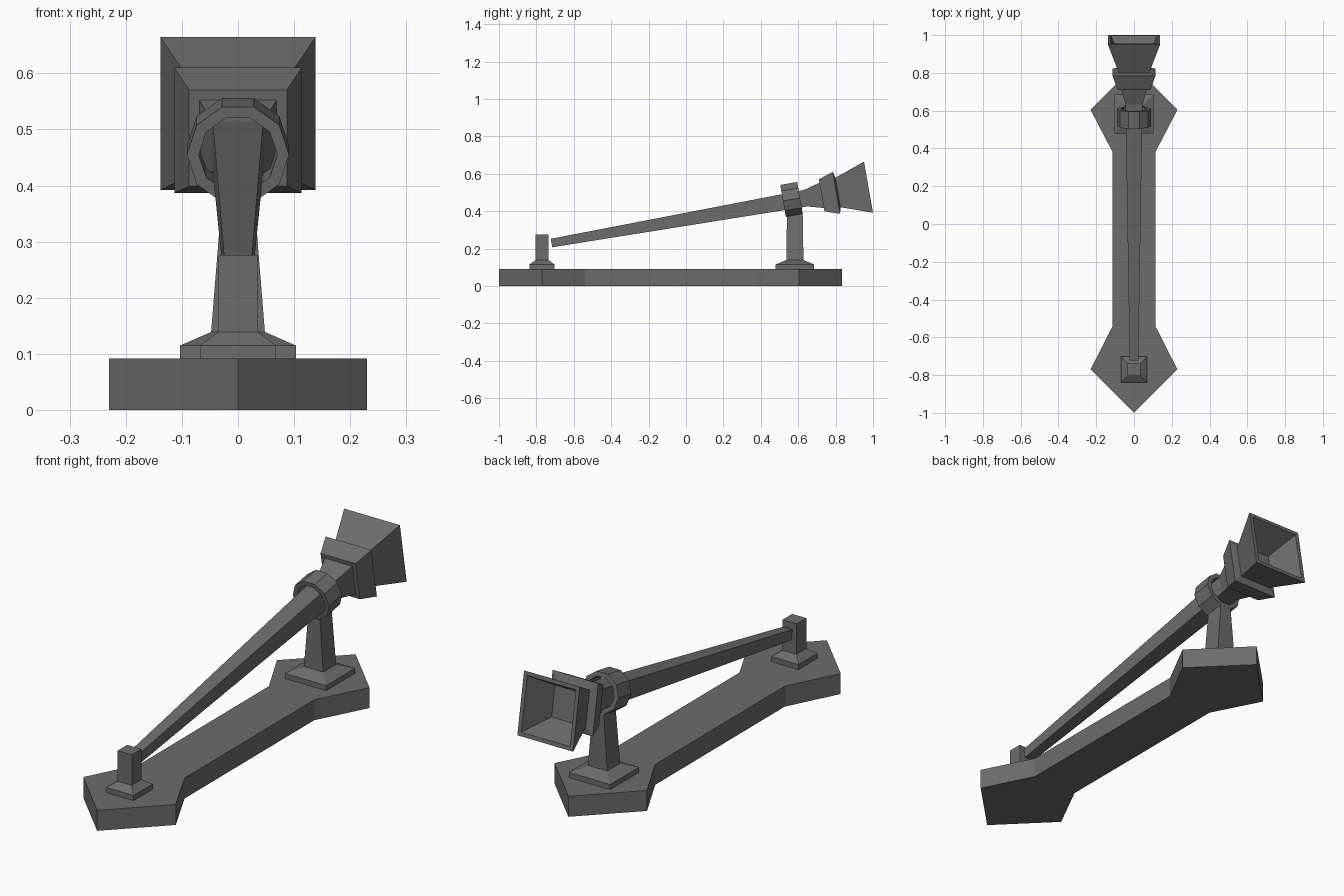
import bpy
import bmesh
from math import cos, sin, pi, radians
from mathutils import Matrix

if "Cube" in bpy.data.objects:
    bpy.data.objects.remove(bpy.data.objects["Cube"])

# Dark grey finish shared by all parts
dark = bpy.data.materials.new("dark_grey")
dark.diffuse_color = (0.15, 0.15, 0.15, 1)
dark.use_nodes = True
dark.node_tree.nodes["Principled BSDF"].inputs["Base Color"].default_value = dark.diffuse_color


def square(hx, hy):
    return [(-hx, -hy), (hx, -hy), (hx, hy), (-hx, hy)]


def decagon(r):
    return [(r * cos(k * pi / 5), r * sin(k * pi / 5)) for k in range(10)]


def loft(name, sections, matrix=Matrix(), loop=False):
    """Skin a list of (z, outline) sections; cap the ends or close the loop."""
    bm = bmesh.new()
    rings = [[bm.verts.new((x, y, z)) for x, y in pts] for z, pts in sections]
    pairs = list(zip(rings, rings[1:]))
    if loop:
        pairs.append((rings[-1], rings[0]))
    else:
        bm.faces.new(rings[0][::-1])
        bm.faces.new(rings[-1])
    for a, b in pairs:
        n = len(a)
        for i in range(n):
            j = (i + 1) % n
            bm.faces.new((a[i], a[j], b[j], b[i]))
    bmesh.ops.recalc_face_normals(bm, faces=bm.faces)
    mesh = bpy.data.meshes.new(name)
    bm.to_mesh(mesh)
    bm.free()
    mesh.materials.append(dark)
    obj = bpy.data.objects.new(name, mesh)
    obj.matrix_world = matrix
    bpy.context.collection.objects.link(obj)
    return obj


# Base slab with pointed ends
right = [(0.23, -0.77), (0.113, -0.54), (0.113, 0.38), (0.23, 0.605)]
outline = [(0, -1.0)] + right + [(0, 0.835)] + [(-x, y) for x, y in right[::-1]]
loft("base", [(0, outline), (0.092, outline)])


# Posts on stepped plinths
def post(name, y, plinth, shaft):
    foot = shaft[0]
    loft(name + "_plinth", [(0.09, square(plinth, plinth)),
                            (0.115, square(plinth, plinth)),
                            (0.139, square(foot[1], foot[2]))],
         Matrix.Translation((0, y, 0)))
    loft(name, [(z, square(hx, hy)) for z, hx, hy in shaft],
         Matrix.Translation((0, y, 0)))


post("front_post", -0.77, 0.068, [(0.138, 0.035, 0.034), (0.276, 0.035, 0.034)])
post("rear_post", 0.582, 0.103, [(0.138, 0.048, 0.046), (0.387, 0.028, 0.042)])

# Tilted frames; local z runs along the tube, which sits a little low in the ring
lean = Matrix.Rotation(radians(-80), 4, 'X')
ring_frame = Matrix.Translation((0, 0.564, 0.463)) @ lean
tube_frame = Matrix.Translation((0, 0.564, 0.456)) @ lean

# Ten-sided support ring
loft("support_ring", [(-0.046, decagon(0.091)), (0.046, decagon(0.091)),
                      (0.046, decagon(0.07)), (-0.046, decagon(0.07))],
     ring_frame, loop=True)

# Tapered square tube with flared neck
tube = [(-1.303, 0.023), (0.078, 0.045), (0.165, 0.069)]
loft("tube", [(s, square(h, h)) for s, h in tube], tube_frame)

# Flange and hollow horn
horn = [(0.164, 0.087), (0.244, 0.1135), (0.252, 0.08), (0.418, 0.1385),
        (0.418, 0.121), (0.285, 0.068)]
loft("horn", [(s, square(h, h)) for s, h in horn], tube_frame)
